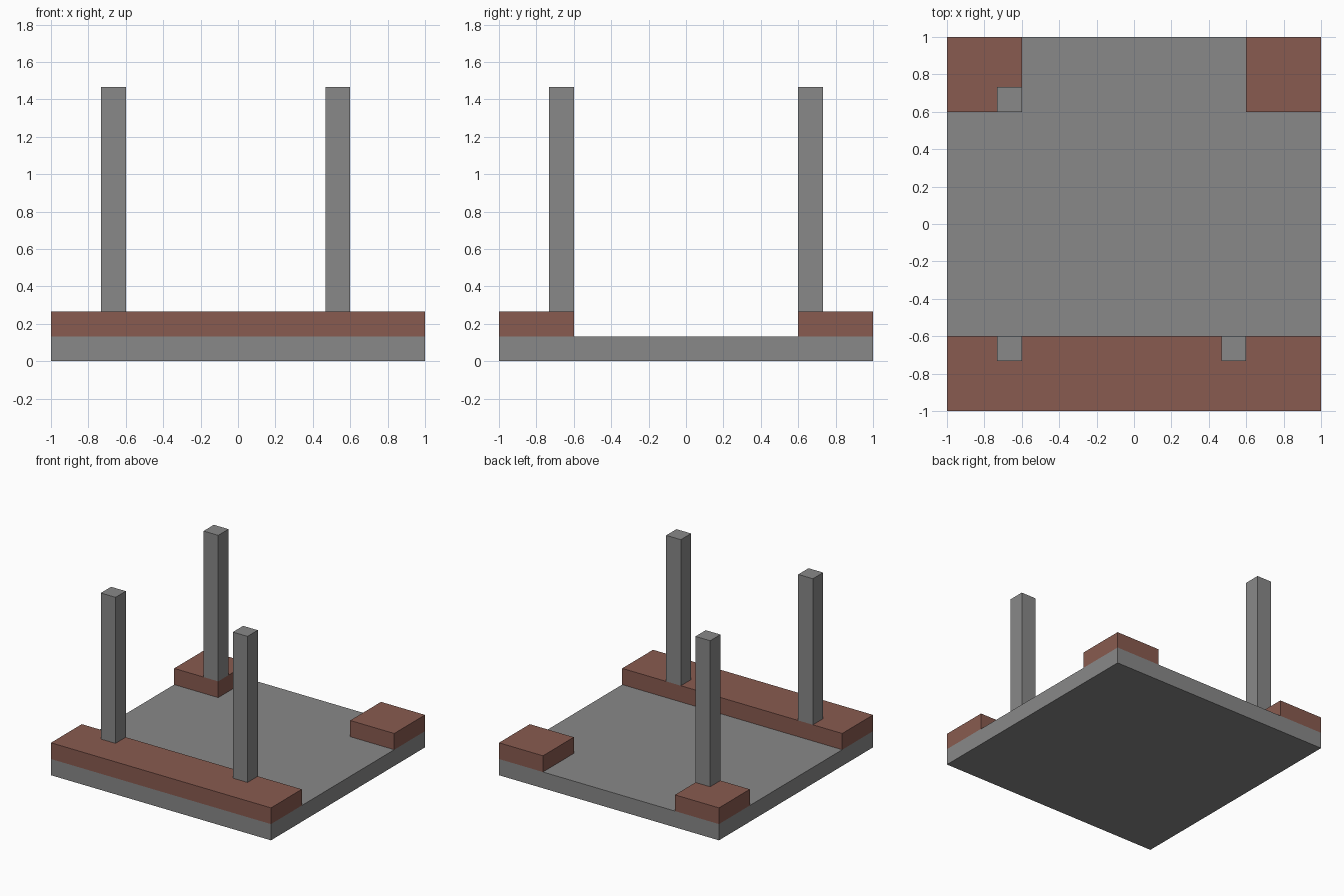
import bpy

cube = bpy.data.objects.get("Cube")
if cube:
    bpy.data.objects.remove(cube, do_unlink=True)

U = 2 / 15  # one module of the design


def make_material(name, rgb):
    mat = bpy.data.materials.new(name)
    mat.use_nodes = True
    color = (*rgb, 1)
    mat.diffuse_color = color
    bsdf = next(n for n in mat.node_tree.nodes if n.type == "BSDF_PRINCIPLED")
    bsdf.inputs["Base Color"].default_value = color
    return mat


def box(name, low, high, mat):
    """Box between two corners given in modules."""
    center = [(a + b) / 2 * U for a, b in zip(low, high)]
    bpy.ops.mesh.primitive_cube_add(size=1, location=center)
    obj = bpy.context.object
    obj.name = name
    obj.scale = [(b - a) * U for a, b in zip(low, high)]
    bpy.ops.object.transform_apply(location=False, rotation=False, scale=True)
    obj.data.materials.append(mat)
    return obj


stone = make_material("grey stone", (0.25, 0.25, 0.25))
brick = make_material("brown brick", (0.25, 0.105, 0.08))

# Square floor slab
box("floor_slab", (-7.5, -7.5, 0), (7.5, 7.5, 1), stone)

# Low walls: a full strip in front, two corner blocks behind
box("front_wall", (-7.5, -7.5, 1), (7.5, -4.5, 2), brick)
box("back_right_block", (-7.5, 4.5, 1), (-4.5, 7.5, 2), brick)
box("back_left_block", (4.5, 4.5, 1), (7.5, 7.5, 2), brick)

# Tall posts standing on the walls
for name, x, y in (("front_right_post", -5.5, -5.5),
                   ("front_left_post", 3.5, -5.5),
                   ("back_right_post", -5.5, 4.5)):
    box(name, (x, y, 2), (x + 1, y + 1, 11), stone)
